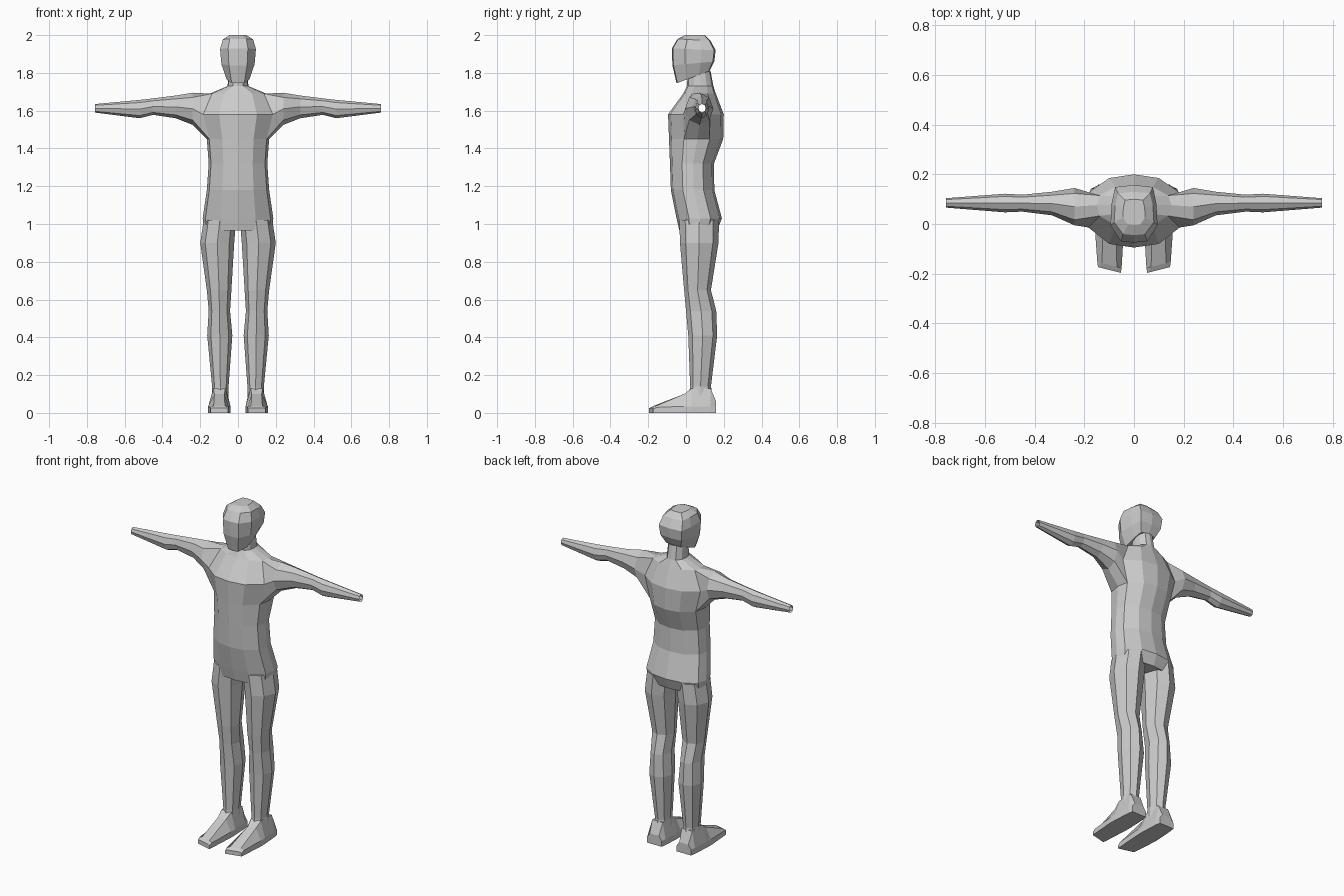
import bpy
import bmesh
import math

cube = bpy.data.objects.get("Cube")
if cube:
    bpy.data.objects.remove(cube, do_unlink=True)

grey = bpy.data.materials.new("plain_grey")
grey.use_nodes = True
grey.diffuse_color = (0.6, 0.6, 0.6, 1)
grey.node_tree.nodes["Principled BSDF"].inputs["Base Color"].default_value = (0.6, 0.6, 0.6, 1)


def add_ring(bm, points):
    return [bm.verts.new(p) for p in points]


def bridge(bm, a, b, closed=False, skip=()):
    n = len(a)
    for i in range(n if closed else n - 1):
        if i not in skip:
            j = (i + 1) % n
            bm.faces.new((a[i], a[j], b[j], b[i]))


def loft(bm, rings, closed=False):
    for a, b in zip(rings, rings[1:]):
        bridge(bm, a, b, closed)


def finish(bm, name):
    """Mirror the left half across x = 0 and make a flat shaded object."""
    geom = bm.verts[:] + bm.edges[:] + bm.faces[:]
    bmesh.ops.mirror(bm, geom=geom, axis='X', merge_dist=0.001)
    bmesh.ops.recalc_face_normals(bm, faces=bm.faces[:])
    mesh = bpy.data.meshes.new(name)
    bm.to_mesh(mesh)
    bm.free()
    mesh.materials.append(grey)
    bpy.context.collection.objects.link(bpy.data.objects.new(name, mesh))


def half_ring(shape, half_width, front, back, z_front, z_back):
    """Half outline from front centre round the left side to back centre."""
    pts = []
    for u, v in shape:
        t = (v + 1) / 2
        pts.append((u * half_width, front + (back - front) * t,
                    z_front + (z_back - z_front) * t))
    return pts


# Torso and neck: z, half width, front y, back y
torso_shape = [(0, -1), (.5, -.9), (.92, -.45), (1, .05), (.92, .5), (.5, .9), (0, 1)]
torso = [
    (.965, .180, -.035, .165),
    (1.03, .187, -.050, .190),
    (1.18, .165, -.080, .150),
    (1.32, .155, -.085, .148),
    (1.45, .165, -.090, .197),
    (1.58, .200, -.095, .200),
    (1.69, .150, -.015, .158),
    (1.73, .055, .005, .145),
    (1.81, .050, .010, .130),
]
bm = bmesh.new()
rings = [add_ring(bm, half_ring(torso_shape, w, f, b, z, z)) for z, w, f, b in torso]
for i, (lower, upper) in enumerate(zip(rings, rings[1:])):
    # leave the shoulder opening free for the arm
    bridge(bm, lower, upper, skip=(2, 3) if i in (4, 5) else ())
bm.faces.new(rings[0])

# Arms: hollow open tubes, x, bottom z, top z, front y, back y
low, mid, top = rings[4:7]
arm = [[low[3], low[2], mid[2], top[2], top[3], top[4], mid[4], low[4]]]
for x, z0, z1, y0, y1 in [
    (.24, 1.525, 1.695, -.005, .145),
    (.33, 1.56, 1.68, .035, .130),
    (.45, 1.578, 1.665, .050, .118),
    (.52, 1.56, 1.657, .047, .122),
    (.757, 1.59, 1.635, .066, .104),
]:
    pts = []
    for k in range(8):
        a = k * math.pi / 4
        pts.append((x, (y0 + y1) / 2 - (y1 - y0) / 2 * math.sin(a),
                    (z0 + z1) / 2 - (z1 - z0) / 2 * math.cos(a)))
    arm.append(add_ring(bm, pts))
loft(bm, arm, closed=True)
finish(bm, "torso_and_arms")

# Head: half width, front y, back y, front z, back z
head_shape = [(0, -1), (.55, -.95), (1, -.4), (.95, .35), (.8, .93), (0, 1)]
head = [
    (.060, -.050, .125, 1.745, 1.81),
    (.088, -.072, .150, 1.84, 1.86),
    (.095, -.075, .157, 1.93, 1.92),
    (.080, -.045, .130, 1.98, 1.97),
    (.045, -.005, .100, 2.0, 2.0),
]
bm = bmesh.new()
rings = [add_ring(bm, half_ring(head_shape, *r)) for r in head]
loft(bm, rings)
bm.faces.new(rings[0])
bm.faces.new(rings[-1])
finish(bm, "head")

# Legs: z, inner x, outer x, front y, back y
bm = bmesh.new()
rings = []
for z, x0, x1, y0, y1 in [
    (1.02, .010, .182, -.035, .175),
    (.90, .020, .200, -.032, .172),
    (.65, .035, .165, -.010, .132),
    (.54, .042, .155, .000, .160),
    (.41, .030, .163, .012, .165),
    (.14, .050, .137, .022, .132),
    (.07, .050, .140, .010, .145),
]:
    pts = []
    for k in range(8):
        a = k * math.pi / 4
        pts.append(((x0 + x1) / 2 + (x1 - x0) / 2 * math.sin(a),
                    (y0 + y1) / 2 - (y1 - y0) / 2 * math.cos(a), z))
    rings.append(add_ring(bm, pts))
loft(bm, rings, closed=True)
bm.faces.new(rings[0])
bm.faces.new(rings[-1])
finish(bm, "legs")

# Feet: y, inner x, outer x, top half width, top z
bm = bmesh.new()
rings = []
for y, x0, x1, w, z in [
    (.160, .050, .145, .030, .06),
    (.130, .045, .150, .035, .13),
    (.030, .040, .157, .032, .13),
    (-.010, .040, .158, .026, .10),
    (-.165, .050, .148, .030, .037),
    (-.185, .053, .145, .040, .025),
]:
    c = (x0 + x1) / 2
    lip = min(.035, z * .8)
    section = [(x0, 0), (x1, 0), (x1, lip), (c + w, z), (c - w, z), (x0, lip)]
    # the toe end slants back toward the outside
    slant = .25 if y < -.1 else 0
    rings.append(add_ring(bm, [(x, y + slant * (x - c), h) for x, h in section]))
loft(bm, rings, closed=True)
bm.faces.new(rings[0])
bm.faces.new(rings[-1])
finish(bm, "feet")
